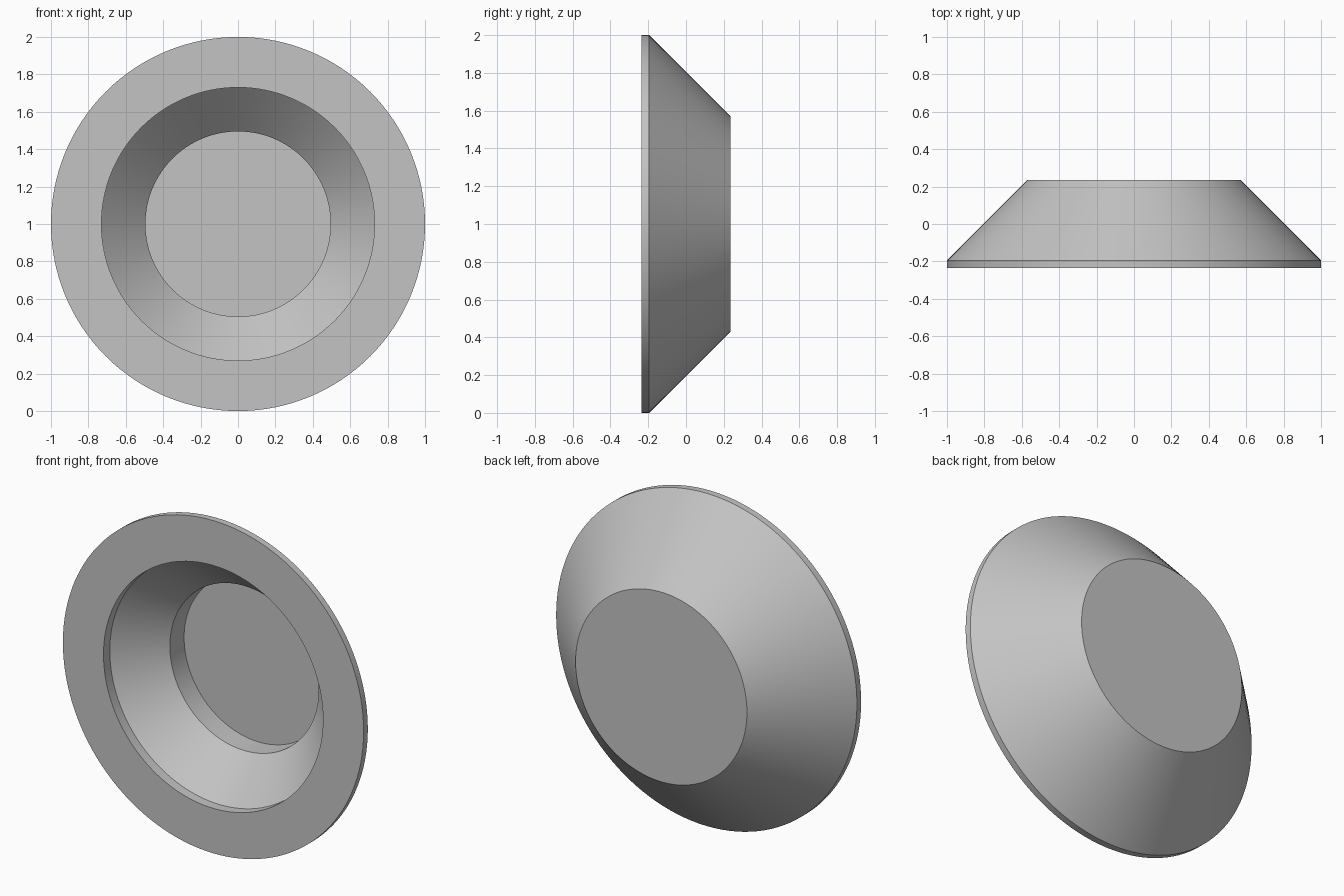
import bpy
import bmesh
import math

cube = bpy.data.objects.get("Cube")
if cube:
    bpy.data.objects.remove(cube, do_unlink=True)

SIDES = 128
HALF_DEPTH = 0.235

# Half section as (radius, y): recess floor, out over the face, to the back
profile = [
    (0.495, 0.195),
    (0.495, 0.06),
    (0.73, -0.175),
    (0.73, -HALF_DEPTH),
    (1.0, -HALF_DEPTH),
    (1.0, -0.195),
    (0.57, HALF_DEPTH),
]


def add_ring(bm, radius, y):
    angles = [2 * math.pi * i / SIDES for i in range(SIDES)]
    return [bm.verts.new((radius * math.cos(a), y, 1 + radius * math.sin(a)))
            for a in angles]


# Turned dish: rings joined by quads, closed by the floor and the back disc
bm = bmesh.new()
rings = [add_ring(bm, r, y) for r, y in profile]
for a, b in zip(rings, rings[1:]):
    for i in range(SIDES):
        j = (i + 1) % SIDES
        bm.faces.new((a[i], a[j], b[j], b[i]))
bm.faces.new(rings[0])
bm.faces.new(rings[-1])
bmesh.ops.recalc_face_normals(bm, faces=bm.faces)

mesh = bpy.data.meshes.new("recessed_dish")
bm.to_mesh(mesh)
bm.free()
dish = bpy.data.objects.new("recessed_dish", mesh)
bpy.context.collection.objects.link(dish)

# Plain grey material
grey = bpy.data.materials.new("plain_grey")
grey.use_nodes = True
colour = (0.55, 0.55, 0.55, 1)
grey.diffuse_color = colour
grey.node_tree.nodes["Principled BSDF"].inputs["Base Color"].default_value = colour
mesh.materials.append(grey)

# Smooth round walls with crisp edges
bpy.ops.object.select_all(action="DESELECT")
dish.select_set(True)
bpy.context.view_layer.objects.active = dish
bpy.ops.object.shade_smooth_by_angle(angle=math.radians(30))
